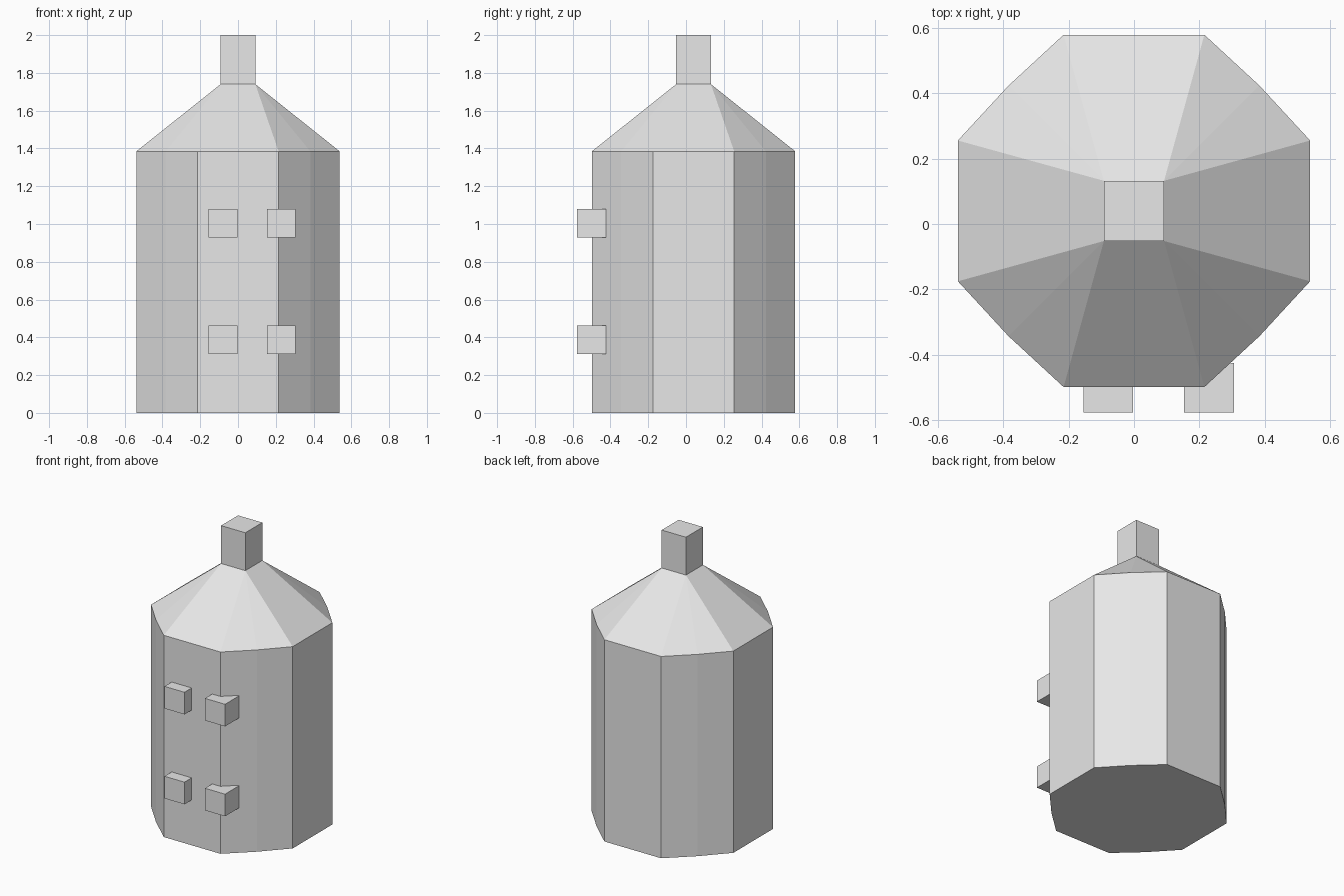
import bpy
import bmesh

old = bpy.data.objects.get("Cube")
if old:
    bpy.data.objects.remove(old, do_unlink=True)

# Single plain grey
grey = bpy.data.materials.new("light_grey")
grey.use_nodes = True
colour = (0.8, 0.8, 0.8, 1)
grey.diffuse_color = colour
grey.node_tree.nodes["Principled BSDF"].inputs["Base Color"].default_value = colour

CENTRE_Y = 0.04
EAVES, NECK, TOP = 1.385, 1.74, 2.0
NECK_HALF = 0.092


def finish(name, bm):
    bmesh.ops.recalc_face_normals(bm, faces=bm.faces[:])
    mesh = bpy.data.meshes.new(name)
    bm.to_mesh(mesh)
    bm.free()
    mesh.materials.append(grey)
    obj = bpy.data.objects.new(name, mesh)
    bpy.context.collection.objects.link(obj)
    return obj


def box(name, low, high):
    bm = bmesh.new()
    bmesh.ops.create_cube(bm, size=1)
    for v in bm.verts:
        v.co = [(a + b) / 2 + c * (b - a) for a, b, c in zip(low, high, v.co)]
    return finish(name, bm)


# Outline: each quarter turn repeats one corner of three points
corner = [(0.538, 0.215), (0.383, 0.383), (0.215, 0.538)]
outline, neck = [], []
nx, ny = NECK_HALF, NECK_HALF
for turn in range(4):
    outline += corner
    neck.append((nx, ny))
    corner = [(-y, x) for x, y in corner]
    nx, ny = -ny, nx


def ring(bm, points, z):
    return [bm.verts.new((x, y + CENTRE_Y, z)) for x, y in points]


# Tank wall and floor
bm = bmesh.new()
base = ring(bm, outline, 0)
eaves = ring(bm, outline, EAVES)
bm.faces.new(base[::-1])
count = len(base)
for i in range(count):
    j = (i + 1) % count
    bm.faces.new((base[i], base[j], eaves[j], eaves[i]))
bm.faces.new(eaves)
finish("tank_wall", bm)

# Roof: a fan of two triangles at each corner, a trapezoid on each side
bm = bmesh.new()
eaves = ring(bm, outline, EAVES)
top = ring(bm, neck, NECK)
for k in range(4):
    a, b, c = eaves[3 * k:3 * k + 3]
    following = eaves[(3 * k + 3) % count]
    bm.faces.new((a, b, top[k]))
    bm.faces.new((b, c, top[k]))
    bm.faces.new((c, following, top[(k + 1) % 4], top[k]))
bm.faces.new(top)
bm.faces.new(eaves[::-1])
finish("roof", bm)

# Square chimney
box("chimney", (-NECK_HALF, CENTRE_Y - NECK_HALF, NECK),
    (NECK_HALF, CENTRE_Y + NECK_HALF, TOP))

# Four blocks on the front
SIZE = 0.152
for level, z in (("lower", 0.311), ("upper", 0.928)):
    for side, x in (("right", -0.155), ("left", 0.153)):
        box(f"{level}_{side}_block", (x, -0.576, z), (x + SIZE, -0.576 + SIZE, z + SIZE))
